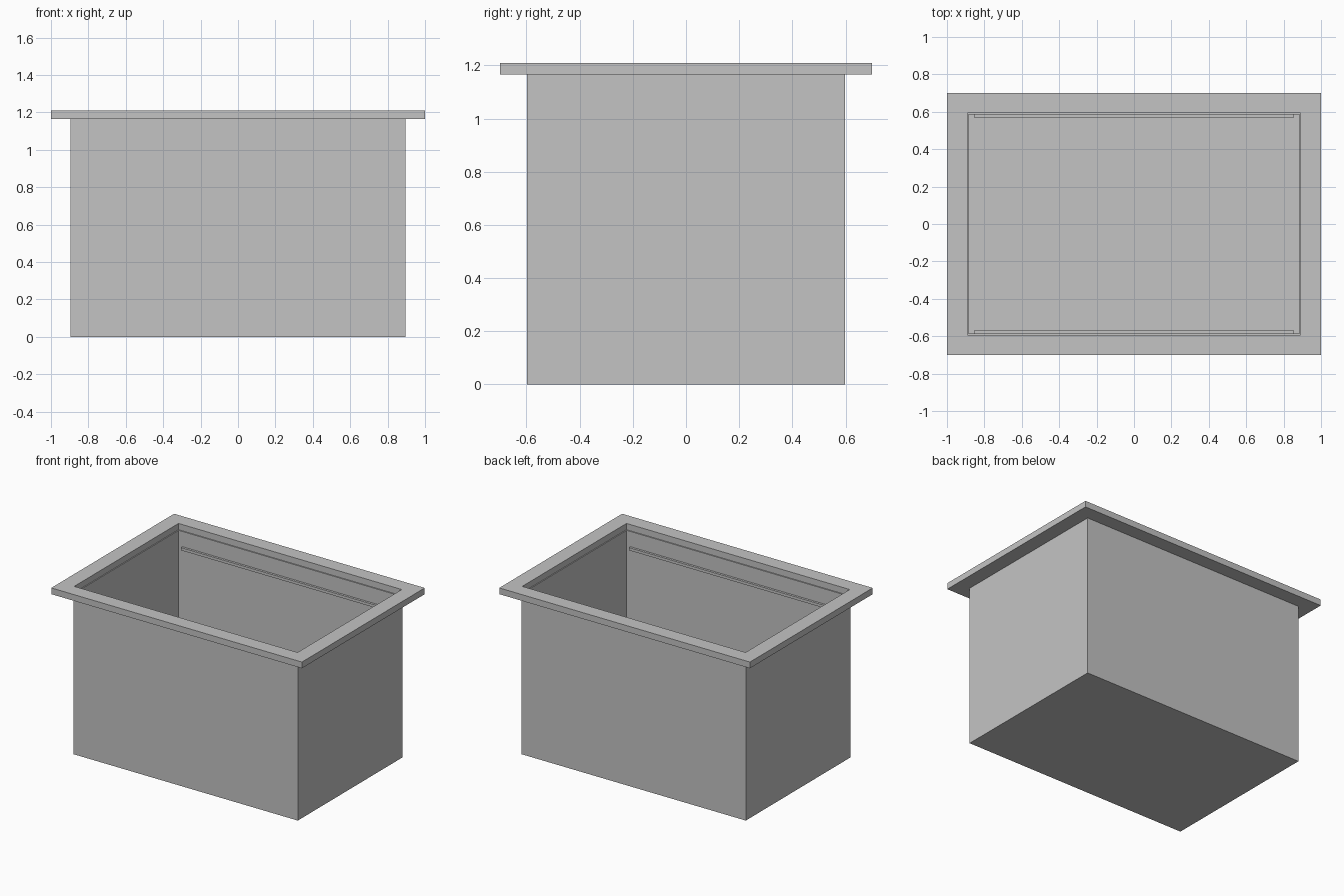
import bpy
import bmesh
from mathutils import Vector

cube = bpy.data.objects.get("Cube")
if cube:
    bpy.data.objects.remove(cube, do_unlink=True)

# Single plain metal colour
metal = bpy.data.materials.new("light_grey_metal")
metal.use_nodes = True
metal.diffuse_color = (0.55, 0.55, 0.55, 1)
metal.node_tree.nodes["Principled BSDF"].inputs["Base Color"].default_value = metal.diffuse_color


def finish(name, bm):
    mesh = bpy.data.meshes.new(name)
    bm.to_mesh(mesh)
    bm.free()
    mesh.materials.append(metal)
    obj = bpy.data.objects.new(name, mesh)
    bpy.context.collection.objects.link(obj)
    return obj


def box(name, low, high):
    low, high = Vector(low), Vector(high)
    bm = bmesh.new()
    bmesh.ops.create_cube(bm, size=1)
    bmesh.ops.scale(bm, vec=high - low, verts=bm.verts)
    bmesh.ops.translate(bm, vec=(low + high) / 2, verts=bm.verts)
    return finish(name, bm)


def frame(name, outer, inner, z0, z1):
    """Rectangular ring with square corners."""
    bm = bmesh.new()
    signs = [(-1, -1), (1, -1), (1, 1), (-1, 1)]
    rings = [[bm.verts.new((sx * w, sy * d, z)) for sx, sy in signs]
             for (w, d), z in ((outer, z0), (outer, z1), (inner, z1), (inner, z0))]
    for r in range(4):
        a, b = rings[r], rings[(r + 1) % 4]
        for i in range(4):
            j = (i + 1) % 4
            bm.faces.new((a[i], a[j], b[j], b[i]))
    bmesh.ops.recalc_face_normals(bm, faces=bm.faces)
    return finish(name, bm)


W, D, T = 0.896, 0.598, 0.012   # bin half width, half depth, sheet thickness
RIM_LOW, RIM_TOP = 1.165, 1.21

# Floor between the wall panels
box("floor", (-W + T, -D + T, 0), (W - T, D - T, T))

# Long walls overlap the ends of the short walls, each with an inner rail
for side, s in (("front", -1), ("back", 1)):
    ys = sorted((s * D, s * (D - T)))
    box(side + "_wall", (-W, ys[0], 0), (W, ys[1], RIM_LOW))
    ys = sorted((s * (D - T), s * (D - T - 0.016)))
    box(side + "_inner_rail", (-0.855, ys[0], 1.035), (0.855, ys[1], 1.055))

# Short walls
for side, s in (("right", -1), ("left", 1)):
    xs = sorted((s * W, s * (W - T)))
    box(side + "_wall", (xs[0], -D + T, 0), (xs[1], D - T, RIM_LOW))

# Flat flange around the opening
frame("rim", (1, 0.7), (0.891, 0.594), RIM_LOW, RIM_TOP)
